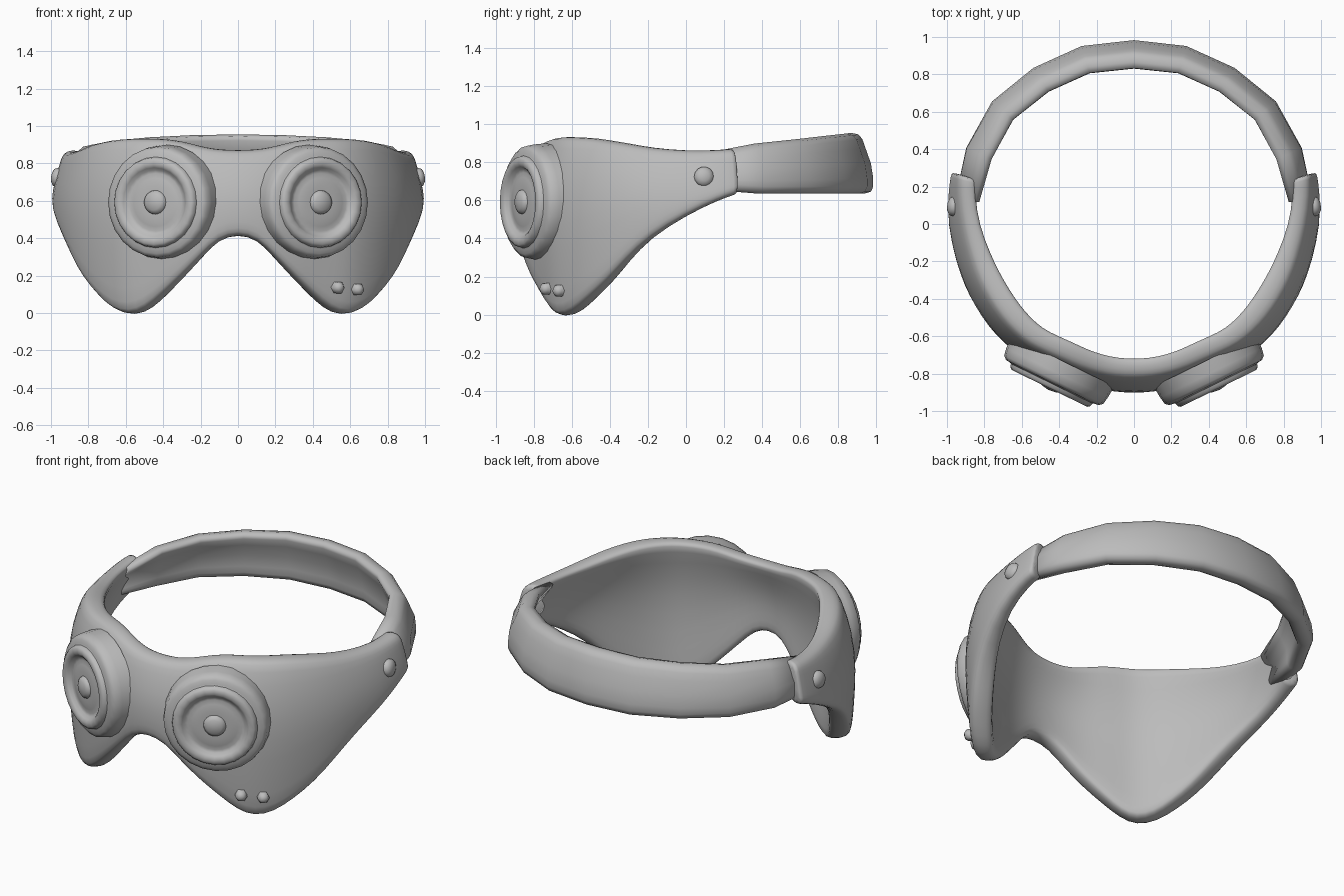
import bpy, bmesh, math
from mathutils import Vector, Matrix

if "Cube" in bpy.data.objects:
    bpy.data.objects.remove(bpy.data.objects["Cube"])

grey = bpy.data.materials.new("grey")
grey.diffuse_color = (0.5, 0.5, 0.5, 1)
grey.use_nodes = True
grey.node_tree.nodes["Principled BSDF"].inputs["Base Color"].default_value = grey.diffuse_color


def finish(name, bm, angle=None):
    bmesh.ops.recalc_face_normals(bm, faces=bm.faces[:])
    me = bpy.data.meshes.new(name)
    bm.to_mesh(me)
    bm.free()
    me.materials.append(grey)
    ob = bpy.data.objects.new(name, me)
    bpy.context.collection.objects.link(ob)
    bpy.ops.object.select_all(action='DESELECT')
    ob.select_set(True)
    bpy.context.view_layer.objects.active = ob
    if angle:
        bpy.ops.object.shade_smooth_by_angle(angle=math.radians(angle))
    else:
        bpy.ops.object.shade_smooth()
    return ob


def band(name, columns, radius_drop, sections):
    """Sweep a rounded wall around z; columns = (angle, radius, top, bottom, thickness)."""
    bm = bmesh.new()
    rings = []
    for a, r, zt, zb, thick in columns:
        t = math.radians(a)
        ring = []
        for side, f, dz in sections:     # side 0 outer .. 1 inner, f height fraction
            z = zb + (zt - zb) * f + dz
            rr = r - radius_drop(z, zt, abs(a)) - side * thick
            ring.append(bm.verts.new((rr * math.sin(t), -rr * math.cos(t), z)))
        rings.append(ring)
    n = len(sections)
    for p, q in zip(rings, rings[1:]):
        for i in range(n):
            bm.faces.new((p[i], p[(i + 1) % n], q[(i + 1) % n], q[i]))
    bm.faces.new(rings[0])
    bm.faces.new(rings[-1])
    return finish(name, bm)


def lathe(name, profile, centre, normal, seg, angle=40):
    """Turn (radius, height) points about the normal; the last point is the pole."""
    bm = bmesh.new()
    m = Matrix.Translation(centre) @ Vector(normal).to_track_quat('Z', 'Y').to_matrix().to_4x4()
    rings = [[bm.verts.new(m @ Vector((r * math.cos(2 * math.pi * k / seg),
                                       r * math.sin(2 * math.pi * k / seg), h)))
              for k in range(seg)] for r, h in profile[:-1]]
    pole = bm.verts.new(m @ Vector((0, 0, profile[-1][1])))
    for k in range(seg):
        j = (k + 1) % seg
        for p, q in zip(rings, rings[1:]):
            bm.faces.new((p[k], p[j], q[j], q[k]))
        bm.faces.new((rings[-1][k], rings[-1][j], pole))
    bm.faces.new(rings[0])
    return finish(name, bm, angle)


# Rounded wall section: up the outside, over the rim, down the inside
wall = [(0.12, 0, 0.008), (0, 0, 0.035), (0, 0.25, 0), (0, 0.5, 0), (0, 0.75, 0), (0, 1, -0.03),
        (0.12, 1, -0.006), (0.5, 1, 0.003), (0.88, 1, -0.006), (1, 1, -0.03),
        (1, 0.75, 0), (1, 0.5, 0), (1, 0.25, 0), (1, 0, 0.035), (0.88, 0, 0.008), (0.5, 0, -0.003)]

# Face mask: angle from the front, outer radius, top edge, bottom edge, thickness
half = [(0, .905, .87, .42, .11), (7, .905, .873, .395, .11), (13.5, .905, .885, .295, .112),
        (20.5, .905, .91, .195, .115), (28, .905, .928, .10, .118), (35, .92, .932, .018, .12),
        (41, .94, .932, -.014, .125), (48, .95, .93, .01, .13), (55, .957, .925, .08, .135),
        (63, .962, .91, .17, .135), (70, .967, .895, .28, .13), (78, .975, .875, .40, .118),
        (90, .998, .86, .52, .098), (100, 1.013, .863, .60, .1), (105, 1.022, .87, .628, .1),
        (106, 1.022, .87, .63, .1)]
columns = [(-c[0],) + c[1:] for c in half[:0:-1]] + half


def mask_drop(z, zt, a):
    if z > 0.6:
        top = 0.09 - 0.03 * min(1, max(0, (a - 88) / 14))
        return top * ((z - 0.6) / (zt - 0.6)) ** 1.5
    return 0.035 * max(0, 0.5 - z) / 0.5


mask = band("face_mask", columns, mask_drop, wall)
sub = mask.modifiers.new("smooth", 'SUBSURF')
sub.levels = sub.render_levels = 1

# Head strap around the back; its ends tuck inside the mask
strap = []
radii = (.983, .992, .993, 1.003, .985, .965)
for i in range(-5, 6):
    a = 180 + i * 16.4
    y = max(0, -math.cos(math.radians(a)))
    tuck = 0.02 if abs(i) == 5 else 0
    strap.append((a, radii[abs(i)], 0.855 + 0.097 * y - tuck, 0.638 + tuck, .095 - tuck))
band("head_strap", strap, lambda z, zt, a: 0.068 * max(0, z - 0.76) / (zt - 0.76), wall)

# Eyepieces: flared base, raised ring, dished disc and hub
eye = [(.308, -.13), (.302, -.06), (.295, -.02), (.275, -.002), (.252, 0), (.243, .004), (.238, .022),
       (.225, .032), (.20, .032), (.185, .022), (.172, .006), (.155, .002), (.13, .008), (.09, .012),
       (.064, .012), (.06, .024), (.042, .036), (0, .042)]
tilt = math.radians(26)
for s, side in ((1, "right"), (-1, "left")):
    lathe(side + "_eyepiece", eye, (s * .438, -.85, .592),
          (s * math.sin(tilt), -math.cos(tilt), 0), 24, 50)
    # Strap rivet
    lathe(side + "_strap_rivet", [(.052, -.03), (.052, .0), (.045, .014), (.025, .024), (0, .027)],
          (s * .972, .095, .725), (s, .1, .12), 14, 60)

# Two small cheek studs on one side only
for i, (x, y, z) in enumerate(((.54, -.74, .135), (.645, -.672, .125))):
    lathe(f"cheek_stud_{i + 1}", [(.034, -.05), (.034, .004), (.02, .022), (0, .026)],
          (x, y, z), (x, y, -.1), 6, 60)
